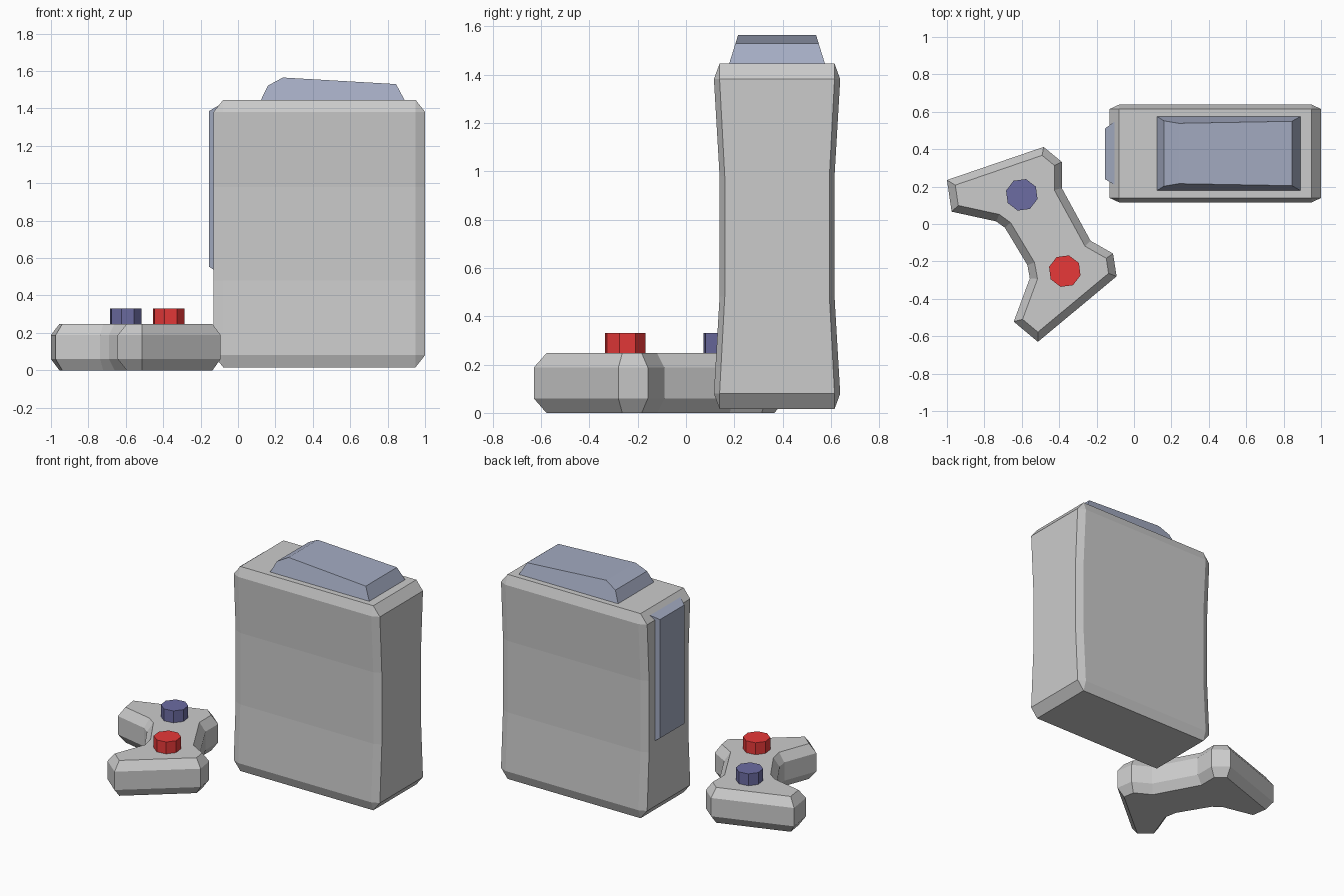
import bpy, bmesh, math
from mathutils import Vector

if "Cube" in bpy.data.objects:
    bpy.data.objects.remove(bpy.data.objects["Cube"])


def material(name, rgb):
    m = bpy.data.materials.new(name)
    m.diffuse_color = (*rgb, 1)
    m.use_nodes = True
    m.node_tree.nodes["Principled BSDF"].inputs["Base Color"].default_value = m.diffuse_color
    return m


PAD = material("pad_slate", (0.37, 0.41, 0.54))
RED = material("button_red", (0.8, 0.04, 0.04))
BLUE = material("button_blue", (0.15, 0.15, 0.36))


def finish(name, bm, mat=None):
    bmesh.ops.recalc_face_normals(bm, faces=bm.faces)
    me = bpy.data.meshes.new(name)
    bm.to_mesh(me)
    bm.free()
    ob = bpy.data.objects.new(name, me)
    bpy.context.collection.objects.link(ob)
    if mat:
        me.materials.append(mat)
    return ob


def loft(name, rings, mat=None):
    """Join closed rings of points with quads and cap both ends."""
    bm = bmesh.new()
    loops = [[bm.verts.new(p) for p in ring] for ring in rings]
    n = len(loops[0])
    for a, b in zip(loops, loops[1:]):
        for i in range(n):
            j = (i + 1) % n
            bm.faces.new((a[i], a[j], b[j], b[i]))
    bm.faces.new(loops[0][::-1])
    bm.faces.new(loops[-1])
    return finish(name, bm, mat)


def inset(pts, d):
    """Mitred inward offset of a clockwise outline."""
    out = []
    for i, p in enumerate(pts):
        p = Vector(p)
        e1 = (p - Vector(pts[i - 1])).normalized()
        e2 = (Vector(pts[(i + 1) % len(pts)]) - p).normalized()
        n1, n2 = Vector((e1.y, -e1.x)), Vector((e2.y, -e2.x))
        out.append(p + (n1 + n2) * d / (1 + n1.dot(n2)))
    return out


# Main body: bevelled block with a pinched waist
bm = bmesh.new()
bmesh.ops.create_cube(bm, size=1)
bmesh.ops.bevel(bm, geom=bm.edges[:], offset=0.045, offset_type='OFFSET',
                segments=1, profile=0.5, affect='EDGES')
bmesh.ops.scale(bm, vec=(1.13, 0.523, 1.43), verts=bm.verts)
for z in (-0.25, 0.25):
    bmesh.ops.bisect_plane(bm, geom=bm.verts[:] + bm.edges[:] + bm.faces[:],
                           plane_co=(0, 0, z), plane_no=(0, 0, 1))
for v in bm.verts:
    if abs(v.co.z) < 0.3:
        v.co.y *= 0.91
bmesh.ops.translate(bm, vec=(0.435, 0.377, 0.731), verts=bm.verts)
finish("main_body", bm)

# Sloped pad on top
profile = [(0.12, 1.44), (0.16, 1.522), (0.24, 1.565), (0.845, 1.53), (0.893, 1.44)]
loft("top_pad", [[(x, 0.377 + s * (0.2 - 0.31 * (z - 1.44)), z) for x, z in profile]
                 for s in (-1, 1)], PAD)

# Raised panel on the left side
loft("side_panel", [[(x, y0, z0), (x, y1, z0), (x, y1, z1), (x, y0, z1)]
                    for x, y0, y1, z0, z1 in ((-0.105, 0.21, 0.547, 0.52, 1.415),
                                              (-0.156, 0.24, 0.51, 0.555, 1.385))], PAD)

# Controller: chamfered slab with two flared ends
outline = [(-1.0, 0.235), (-0.483, 0.412), (-0.386, 0.332), (-0.386, 0.192),
           (-0.232, -0.09), (-0.112, -0.158), (-0.093, -0.28), (-0.514, -0.63),
           (-0.643, -0.522), (-0.557, -0.29), (-0.57, -0.22), (-0.69, -0.02),
           (-0.737, 0.014), (-0.975, 0.066)]
inner = inset(outline, 0.04)
loft("controller_base", [[(p[0], p[1], z) for p in pts] for pts, z in
                         ((inner, 0), (outline, 0.06), (outline, 0.188), (inner, 0.247))])

# Octagonal buttons
for name, cx, cy, mat in (("rear_button", -0.6, 0.156, BLUE),
                          ("front_button", -0.37, -0.252, RED)):
    ring = [math.radians(30 + 45 * i) for i in range(8)]
    loft(name, [[(cx + 0.087 * math.cos(a), cy + 0.087 * math.sin(a), z) for a in ring]
                for z in (0.2, 0.33)], mat)
